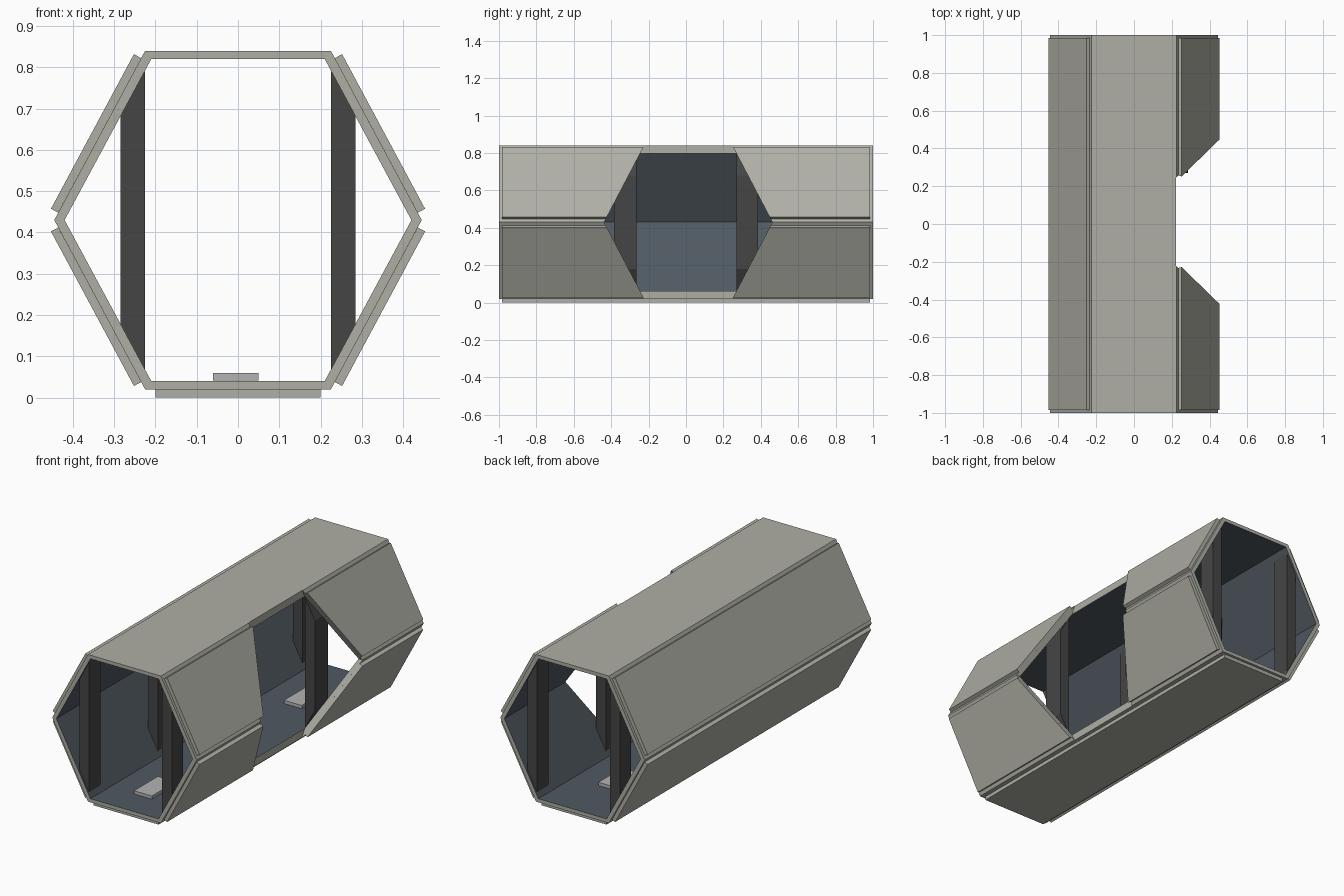
import bpy, bmesh

if "Cube" in bpy.data.objects:
    bpy.data.objects.remove(bpy.data.objects["Cube"])


def material(name, rgb):
    m = bpy.data.materials.new(name)
    m.diffuse_color = (*rgb, 1)
    m.use_nodes = True
    m.node_tree.nodes["Principled BSDF"].inputs["Base Color"].default_value = m.diffuse_color
    return m


HULL = material("hull_grey", (0.43, 0.43, 0.38))
LINING = material("lining_blue_grey", (0.08, 0.10, 0.12))
DARK = material("pillar_dark", (0.06, 0.06, 0.06))
PLATE = material("plate_grey", (0.45, 0.45, 0.45))


def finish(name, bm, *mats):
    bmesh.ops.recalc_face_normals(bm, faces=bm.faces)
    me = bpy.data.meshes.new(name)
    bm.to_mesh(me)
    bm.free()
    ob = bpy.data.objects.new(name, me)
    bpy.context.collection.objects.link(ob)
    for m in mats:
        me.materials.append(m)
    return ob


def prism(name, profile, a, b, mat, axis="y"):
    """Extrude a closed profile from a to b; profile is xz (axis y) or yz (axis x)."""
    def place(p, t):
        return (p[0], t, p[1]) if axis == "y" else (t, p[0], p[1])
    bm = bmesh.new()
    ra = [bm.verts.new(place(p, a)) for p in profile]
    rb = [bm.verts.new(place(p, b)) for p in profile]
    n = len(profile)
    bm.faces.new(ra)
    bm.faces.new(rb[::-1])
    for i in range(n):
        j = (i + 1) % n
        bm.faces.new((ra[i], rb[i], rb[j], ra[j]))
    return finish(name, bm, mat)


def hexagon(half_flat, half_wide, half_h, zc=0.43):
    return [(half_flat, zc + half_h), (half_wide, zc), (half_flat, zc - half_h),
            (-half_flat, zc - half_h), (-half_wide, zc), (-half_flat, zc + half_h)]


# Hexagonal corridor shell with a lined interior
outer, inner = hexagon(0.225, 0.445, 0.41), hexagon(0.21, 0.42, 0.39)
bm = bmesh.new()
rings = [[bm.verts.new((x, y, z)) for x, z in prof]
         for prof, y in ((outer, -1), (outer, 1), (inner, 1), (inner, -1))]
for k in range(4):
    r, s = rings[k], rings[(k + 1) % 4]
    for i in range(6):
        j = (i + 1) % 6
        f = bm.faces.new((r[i], s[i], s[j], r[j]))
        f.material_index = 1 if k == 2 else 0
shell = finish("corridor_shell", bm, HULL, LINING)

# Raised outer panels on the four sloping sides
dx, dz = 0.473, -0.881
panels = []
for sx, side in ((1, "right"), (-1, "left")):
    for sz, level in ((1, "upper"), (-1, "lower")):
        prof = []
        for t, o in ((0.02, 0.0), (0.445, 0.0), (0.445, 0.02), (0.02, 0.02)):
            x = 0.225 + dx * t - dz * o
            z = 0.41 + dz * t + dx * o
            prof.append((sx * x, 0.43 + sz * z))
        panels.append(prism(f"{level}_{side}_panel", prof, -0.985, 0.985, HULL))

# Base panel under the floor
prism("base_panel", [(-0.2, 0), (0.2, 0), (0.2, 0.02), (-0.2, 0.02)], -0.985, 0.985, HULL)

# Hexagonal side doorway cut through the right wall and panels
door = [(y + 0.012, z) for y, z in hexagon(0.225, 0.45, 0.43)]
cutter = prism("doorway_cutter", door, 0.222, 0.6, HULL, "x")
cutter.hide_render = True
for ob in [shell] + panels[:2]:
    mod = ob.modifiers.new("doorway", "BOOLEAN")
    mod.operation = "DIFFERENCE"
    mod.solver = "EXACT"
    mod.object = cutter
    bpy.context.view_layer.objects.active = ob
    bpy.ops.object.modifier_apply(modifier=mod.name)
bpy.data.objects.remove(cutter)

# Dark pillars standing against both walls
for sx, side in ((1, "right"), (-1, "left")):
    prof = [(sx * 0.225, 0.068), (sx * 0.285, 0.179), (sx * 0.285, 0.681), (sx * 0.225, 0.792)]
    for i, (a, b) in enumerate(((-0.99, -0.89), (-0.385, -0.265), (0.27, 0.385), (0.89, 0.99))):
        prism(f"{side}_pillar_{i + 1}", prof, a, b, DARK)

# Floor plates
for i in range(3):
    y = -0.83 + 0.66 * i
    prism(f"floor_plate_{i + 1}", [(-0.06, 0.042), (0.05, 0.042), (0.05, 0.06), (-0.06, 0.06)],
          y, y + 0.21, PLATE)
